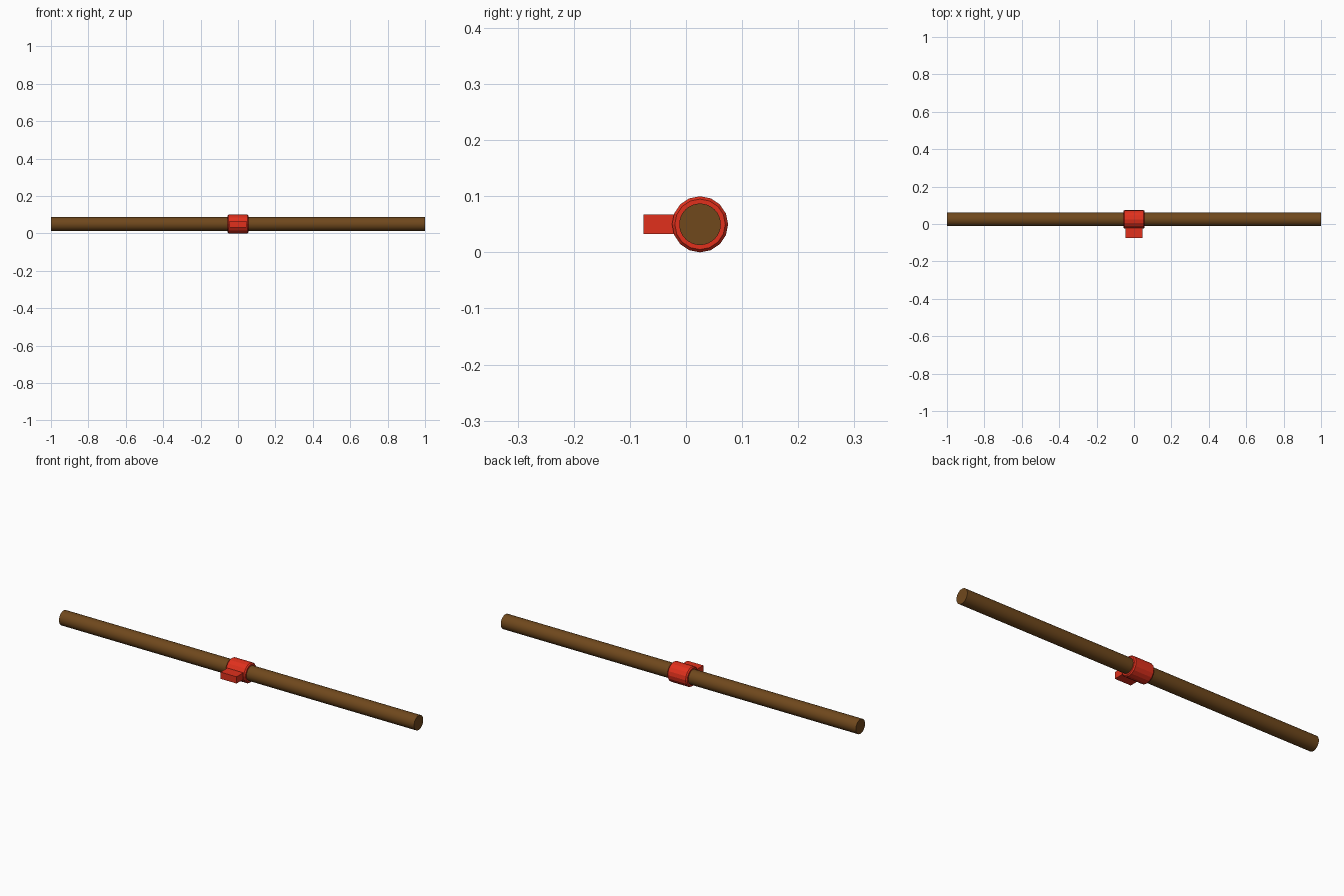
import bpy, bmesh, math

if "Cube" in bpy.data.objects:
    bpy.data.objects.remove(bpy.data.objects["Cube"])

CY, CZ = 0.025, 0.05  # shared axis of rod and collar


def material(name, color):
    m = bpy.data.materials.new(name)
    m.diffuse_color = color
    m.use_nodes = True
    m.node_tree.nodes["Principled BSDF"].inputs["Base Color"].default_value = m.diffuse_color
    return m


def add_object(name, bm, mat):
    bmesh.ops.recalc_face_normals(bm, faces=bm.faces)
    mesh = bpy.data.meshes.new(name)
    bm.to_mesh(mesh)
    bm.free()
    ob = bpy.data.objects.new(name, mesh)
    bpy.context.collection.objects.link(ob)
    mesh.materials.append(mat)
    return ob


def lathe_x(name, profile, sides, mat, closed=False):
    """Revolve (x, radius) points around the rod axis."""
    bm = bmesh.new()
    rings = []
    for x, r in profile:
        angles = [2 * math.pi * i / sides for i in range(sides)]
        rings.append([bm.verts.new((x, CY + r * math.cos(a), CZ + r * math.sin(a)))
                      for a in angles])
    pairs = list(zip(rings, rings[1:]))
    if closed:
        pairs.append((rings[-1], rings[0]))
    else:
        bm.faces.new(rings[0])
        bm.faces.new(rings[-1])
    for a, b in pairs:
        for i in range(sides):
            j = (i + 1) % sides
            bm.faces.new((a[i], a[j], b[j], b[i]))
    return add_object(name, bm, mat)


wood = material("wood_brown", (0.16, 0.065, 0.012, 1))
red = material("collar_red", (0.75, 0.03, 0.012, 1))

# Long round rod
rod = lathe_x("rod", [(-1, 0.037), (1, 0.037)], 32, wood)
bpy.context.view_layer.objects.active = rod
rod.select_set(True)
bpy.ops.object.shade_smooth_by_angle(angle=math.radians(40))

# Faceted collar with chamfered rims
lathe_x("collar", [(-0.056, 0.037), (-0.056, 0.045), (-0.05, 0.05),
                   (0.05, 0.05), (0.056, 0.045), (0.056, 0.037)], 16, red, closed=True)

# Mounting tab in front of the collar
bm = bmesh.new()
bmesh.ops.create_cube(bm, size=1)
for v in bm.verts:
    v.co = (v.co.x * 0.09, -0.046 + v.co.y * 0.06, CZ + v.co.z * 0.034)
add_object("tab", bm, red)
